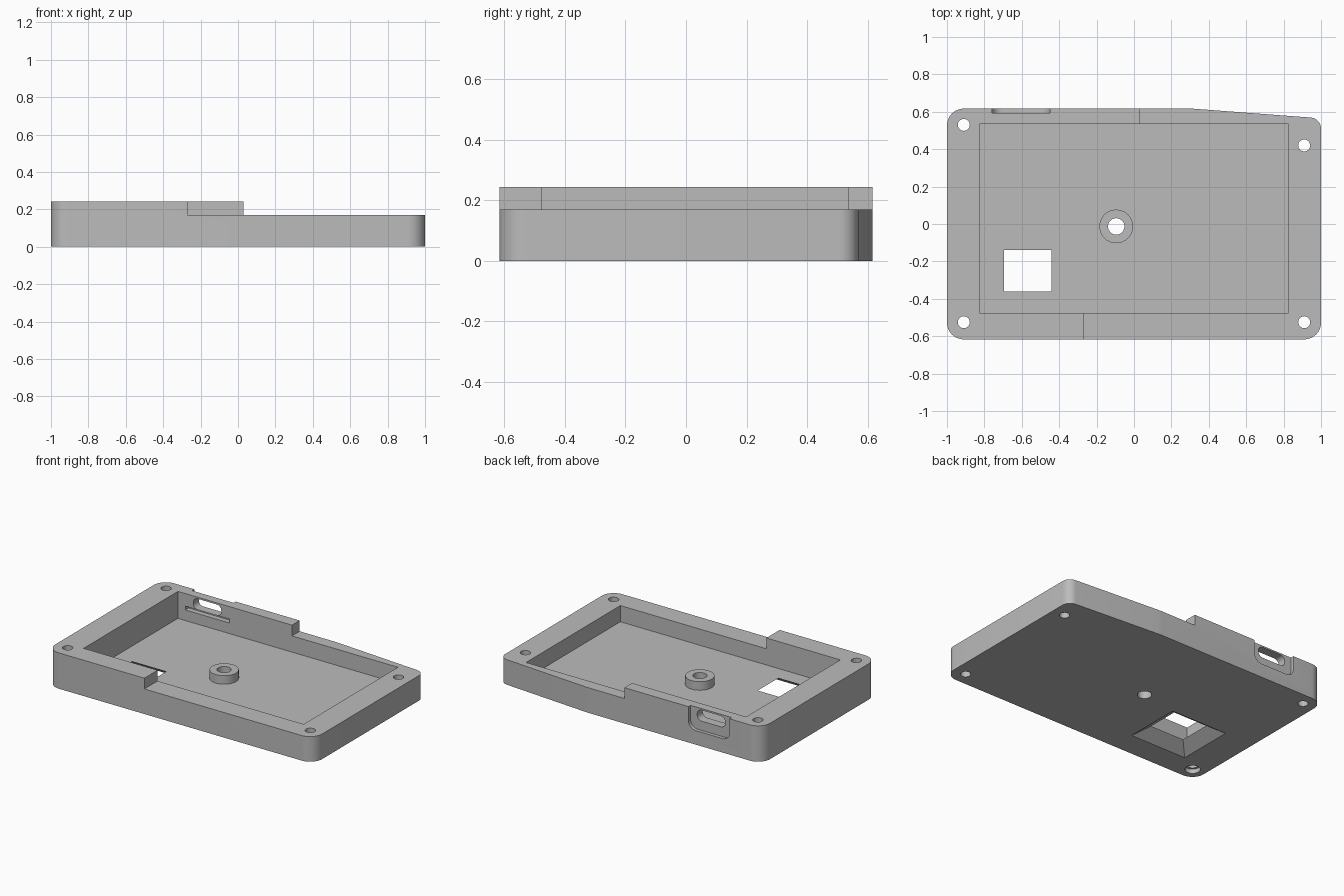
import bpy, bmesh, math
from mathutils import Vector

if "Cube" in bpy.data.objects:
    bpy.data.objects.remove(bpy.data.objects["Cube"])

grey = bpy.data.materials.new("mid_grey")
grey.diffuse_color = (0.5, 0.5, 0.5, 1)
grey.use_nodes = True
grey.node_tree.nodes["Principled BSDF"].inputs["Base Color"].default_value = grey.diffuse_color


def rounded(corners, segs=10):
    """Fillet each (x, y, radius) corner of a counter-clockwise polygon."""
    out, n = [], len(corners)
    for i, (x, y, r) in enumerate(corners):
        p = Vector((x, y))
        if r == 0:
            out.append(p)
            continue
        a = (Vector(corners[i - 1][:2]) - p).normalized()
        b = (Vector(corners[(i + 1) % n][:2]) - p).normalized()
        half = a.angle(b) / 2
        c = p + (a + b).normalized() * (r / math.sin(half))
        start = p + a * (r / math.tan(half)) - c
        sweep = math.pi - 2 * half
        for k in range(segs + 1):
            t = sweep * k / segs
            out.append(c + Vector((start.x * math.cos(t) - start.y * math.sin(t),
                                   start.x * math.sin(t) + start.y * math.cos(t))))
    return out


def rect(x0, x1, y0, y1, r=0):
    return rounded([(x0, y0, r), (x1, y0, r), (x1, y1, r), (x0, y1, r)])


def circle(x, y, r, n=40):
    return [Vector((x + r * math.cos(2 * math.pi * i / n),
                    y + r * math.sin(2 * math.pi * i / n))) for i in range(n)]


def loft(name, low, high, a, b, axis="z"):
    """Solid between two matching outlines, along z, or along y from x-z outlines."""
    bm = bmesh.new()
    place = (lambda p, h: (p.x, p.y, h)) if axis == "z" else (lambda p, h: (p.x, h, p.y))
    lo = [bm.verts.new(place(p, a)) for p in low]
    hi = [bm.verts.new(place(p, b)) for p in high]
    bm.faces.new(lo[::-1])
    bm.faces.new(hi)
    for i in range(len(lo)):
        j = (i + 1) % len(lo)
        bm.faces.new((lo[i], lo[j], hi[j], hi[i]))
    bmesh.ops.recalc_face_normals(bm, faces=bm.faces)
    me = bpy.data.meshes.new(name)
    bm.to_mesh(me)
    bm.free()
    me.materials.append(grey)
    ob = bpy.data.objects.new(name, me)
    bpy.context.collection.objects.link(ob)
    return ob


def prism(name, outline, a, b, axis="z"):
    return loft(name, outline, outline, a, b, axis)


def combine(target, tool, operation="DIFFERENCE"):
    tool.hide_render = True
    mod = target.modifiers.new("cut", "BOOLEAN")
    mod.operation, mod.solver, mod.object = operation, "EXACT", tool
    bpy.context.view_layer.objects.active = target
    bpy.ops.object.modifier_apply(modifier=mod.name)
    bpy.data.objects.remove(tool)


# Outer case block with rounded corners and a tapered back right edge
case = prism("case_tray", rounded([(-1, -0.617, 0.09), (1, -0.617, 0.09), (1, 0.565, 0.06),
                                   (0.31, 0.617, 0.4), (-1, 0.617, 0.09)]), 0, 0.243)

# Main pocket and the lowered right part of the rim
combine(case, prism("pocket", rect(-0.825, 0.825, -0.475, 0.535), 0.06, 0.5))
step = [Vector(p) for p in ((-0.27, -1), (1.2, -1), (1.2, 1), (0.03, 1), (0.03, 0), (-0.27, 0))]
combine(case, prism("rim_step", step, 0.17, 0.5))

# Centre boss with a through hole
combine(case, prism("boss", circle(-0.095, -0.013, 0.09), 0.03, 0.118), "UNION")
combine(case, prism("boss_hole", circle(-0.095, -0.013, 0.044), -0.1, 0.5))

# Corner screw holes, one with a wider mouth below
for x, y in ((-0.91, -0.525), (0.91, -0.525), (0.91, 0.42), (-0.91, 0.53)):
    combine(case, prism("screw_hole", circle(x, y, 0.032, 28), -0.1, 0.5))
combine(case, prism("counterbore", circle(-0.91, -0.525, 0.048, 28), -0.1, 0.03))

# Window in the floor, flaring toward the underside
k = 0.085 / 0.06 * 0.02   # extra flare past each face for a clean cut
combine(case, loft("window", rect(-0.78 - k, -0.355 + k, -0.445 - k, -0.055 + k),
                   rect(-0.695 + k, -0.44 - k, -0.36 + k, -0.14 - k), -0.02, 0.08))

# Port in the back wall: outer recess open at the top, slot, and inner groove
combine(case, prism("port_recess", rect(-0.76, -0.45, 0.095, 0.5, 0.055), 0.594, 0.8, "y"))
combine(case, prism("port_slot", rect(-0.71, -0.50, 0.158, 0.232, 0.033), 0.45, 0.7, "y"))
combine(case, prism("board_groove", rect(-0.77, -0.44, 0.132, 0.158), 0.45, 0.57, "y"))

# Smooth the rounded walls, keep the edges sharp
bpy.ops.object.select_all(action="DESELECT")
case.select_set(True)
bpy.context.view_layer.objects.active = case
bpy.ops.object.shade_smooth_by_angle(angle=math.radians(30))
